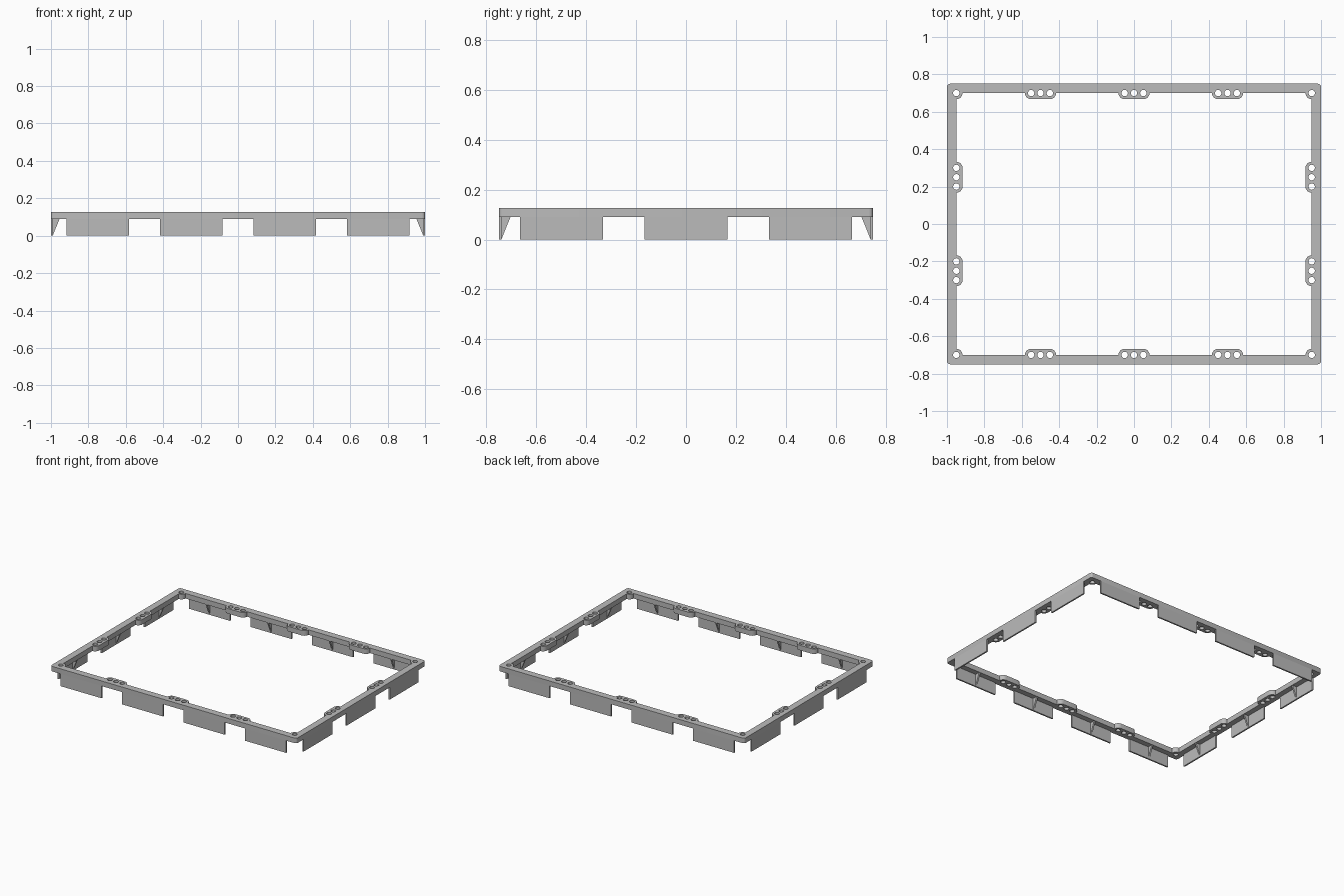
import bpy, bmesh
from math import sin, cos, pi, radians
from mathutils import Matrix, Vector

cube = bpy.data.objects.get("Cube")
if cube:
    bpy.data.objects.remove(cube, do_unlink=True)

HEIGHT, RIM_Z = 0.127, 0.09      # top of the rim, underside of the rim
RIM_W, WALL = 0.05, 0.011        # rim width, skirt thickness
BOSS, HOLE, PITCH = 0.033, 0.017, 0.05
PANEL, RIB = 0.333, 0.012

# name, turn, half length, distance from centre, tab centres, panel centres
LONG = (1.0, 0.75, (-0.5, 0, 0.5), (-0.75, -0.25, 0.25, 0.75))
SHORT = (0.75, 1.0, (-0.25, 0.25), (-0.5, 0, 0.5))
SIDES = [("front", 0, *LONG), ("left", 90, *SHORT),
         ("back", 180, *LONG), ("right", 270, *SHORT)]

grey = bpy.data.materials.new("plain grey")
grey.use_nodes = True
colour = (0.5, 0.5, 0.5, 1)
grey.diffuse_color = colour
grey.node_tree.nodes["Principled BSDF"].inputs["Base Color"].default_value = colour


def side_matrix(turn, dist):
    """Local x runs along the side, local y points inward from the outer face."""
    return Matrix.Rotation(radians(turn), 4, "Z") @ Matrix.Translation((0, -dist, 0))


def arc(u, v, r, start, end, steps=6):
    angles = [radians(start + (end - start) * i / steps) for i in range(steps + 1)]
    return [Vector((u + r * cos(a), v + r * sin(a), 0)) for a in angles]


def add_object(name, mesh):
    obj = bpy.data.objects.new(name, mesh)
    bpy.context.collection.objects.link(obj)
    mesh.materials.clear()
    mesh.materials.append(grey)
    return obj


# Rim outline: rounded outer corners, inner edge with tabs, and screw holes
outer, inner, holes = [], [], []
ROUND = 0.017
for name, turn, half, dist, tabs, panels in SIDES:
    m = side_matrix(turn, dist)
    outer += [m @ p for p in arc(half - ROUND, ROUND, ROUND, -90, 0, 4)]
    corner = -half + RIM_W
    edge = arc(corner, RIM_W, BOSS, 90, 0)
    centres = [corner]
    for c in tabs:
        edge += arc(c - PITCH, RIM_W, BOSS, 180, 90)
        edge += arc(c + PITCH, RIM_W, BOSS, 90, 0)
        centres += [c - PITCH, c, c + PITCH]
    inner += [m @ p for p in edge]
    holes += [[m @ p for p in arc(c, RIM_W, HOLE, 0, 345, 23)] for c in centres]

curve = bpy.data.curves.new("rim_outline", "CURVE")
curve.dimensions = "2D"
curve.fill_mode = "BOTH"
curve.extrude = (HEIGHT - RIM_Z) / 2
for loop in [outer, inner] + holes:
    spline = curve.splines.new("POLY")
    spline.points.add(len(loop) - 1)
    for point, co in zip(spline.points, loop):
        point.co = (co.x, co.y, 0, 1)
    spline.use_cyclic_u = True

# Turn the outline into a solid rim mesh
helper = bpy.data.objects.new("rim_helper", curve)
bpy.context.collection.objects.link(helper)
bpy.context.view_layer.update()
depsgraph = bpy.context.evaluated_depsgraph_get()
mesh = bpy.data.meshes.new_from_object(helper.evaluated_get(depsgraph))
bpy.data.objects.remove(helper, do_unlink=True)
bm = bmesh.new()
bm.from_mesh(mesh)
bmesh.ops.remove_doubles(bm, verts=bm.verts, dist=0.0001)
bmesh.ops.recalc_face_normals(bm, faces=bm.faces)
bmesh.ops.translate(bm, verts=bm.verts, vec=(0, 0, (HEIGHT + RIM_Z) / 2))
bm.to_mesh(mesh)
bm.free()
rim = add_object("rim", mesh)


def prism(bm, profile, u, width, m):
    """Extrude a (inward, height) profile along the side, centred on u."""
    ends = [[bm.verts.new(m @ Vector((u + s * width / 2, v, z))) for v, z in profile]
            for s in (-1, 1)]
    bm.faces.new(ends[0])
    bm.faces.new(ends[1][::-1])
    n = len(profile)
    for i in range(n):
        j = (i + 1) % n
        bm.faces.new((ends[0][i], ends[1][i], ends[1][j], ends[0][j]))


# Skirts: hanging panels, each braced by a triangular rib
wall_profile = [(0, 0), (WALL, 0), (WALL, RIM_Z), (0, RIM_Z)]
rib_profile = [(WALL, 0.004), (RIM_W - 0.004, RIM_Z), (WALL, RIM_Z)]
for name, turn, half, dist, tabs, panels in SIDES:
    m = side_matrix(turn, dist)
    bm = bmesh.new()
    for c in panels:
        prism(bm, wall_profile, c, PANEL, m)
        prism(bm, rib_profile, c, RIB, m)
    bmesh.ops.recalc_face_normals(bm, faces=bm.faces)
    mesh = bpy.data.meshes.new(name + "_skirt")
    bm.to_mesh(mesh)
    bm.free()
    add_object(name + "_skirt", mesh)

# Smooth the rounded edges of the rim only
bpy.ops.object.select_all(action="DESELECT")
rim.select_set(True)
bpy.context.view_layer.objects.active = rim
bpy.ops.object.shade_smooth_by_angle(angle=radians(30))
